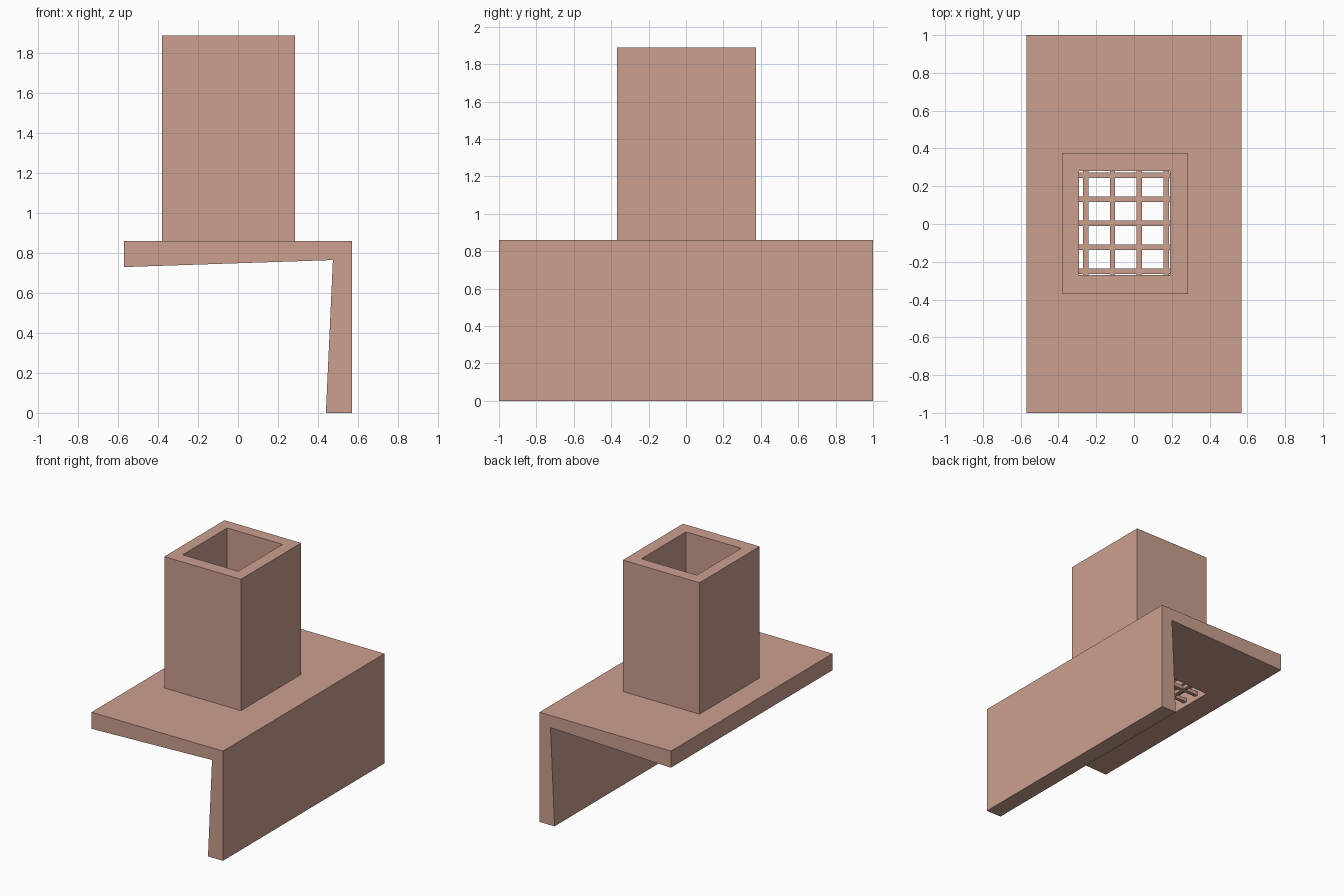
import bpy, bmesh
from mathutils import Vector

old = bpy.data.objects.get("Cube")
if old:
    bpy.data.objects.remove(old, do_unlink=True)

# Single clay colour
clay = bpy.data.materials.new("clay")
clay.use_nodes = True
colour = (0.60, 0.35, 0.275, 1)
clay.diffuse_color = colour
bsdf = clay.node_tree.nodes["Principled BSDF"]
bsdf.inputs["Base Color"].default_value = colour
bsdf.inputs["Roughness"].default_value = 0.8


def prism(name, profile, y0, y1):
    """Extrude an x-z outline from y0 to y1."""
    bm = bmesh.new()
    face = bm.faces.new([bm.verts.new((x, y0, z)) for x, z in profile])
    new = bmesh.ops.extrude_face_region(bm, geom=[face])["geom"]
    bmesh.ops.translate(bm, vec=Vector((0, y1 - y0, 0)),
                        verts=[v for v in new if isinstance(v, bmesh.types.BMVert)])
    bmesh.ops.recalc_face_normals(bm, faces=bm.faces)
    mesh = bpy.data.meshes.new(name)
    bm.to_mesh(mesh)
    bm.free()
    mesh.materials.append(clay)
    obj = bpy.data.objects.new(name, mesh)
    bpy.context.collection.objects.link(obj)
    return obj


def box(name, x, y, z):
    (x0, x1), (z0, z1) = x, z
    return prism(name, [(x0, z0), (x1, z0), (x1, z1), (x0, z1)], *y)


def cut(obj, cutter):
    """Subtract the cutter and apply the result."""
    cutter.hide_render = True
    mod = obj.modifiers.new("opening", 'BOOLEAN')
    mod.operation, mod.solver, mod.object = 'DIFFERENCE', 'EXACT', cutter
    bpy.context.view_layer.objects.active = obj
    bpy.ops.object.modifier_apply(modifier=mod.name)
    bpy.data.objects.remove(cutter, do_unlink=True)


# Footprints of the chimney and its flue
OUT_X, OUT_Y = (-0.38, 0.285), (-0.37, 0.375)
IN_X, IN_Y = (-0.29, 0.19), (-0.27, 0.28)
TOP = 0.86

# Tapered shelf and wall in one L-shaped section
shelf = prism("shelf_and_wall", [(0.57, 0), (0.57, TOP), (-0.57, TOP),
                                 (-0.57, 0.73), (0.475, 0.765), (0.44, 0)], -1, 1)
cut(shelf, box("shelf_cutter", OUT_X, OUT_Y, (0.6, 1)))

# Hollow chimney
chimney = box("chimney", OUT_X, OUT_Y, (TOP, 1.89))
cut(chimney, box("flue_cutter", IN_X, IN_Y, (0.6, 2)))

# Grate across the shelf opening
HALF = 0.014
GRATE_Z = (0.77, 0.798)
for i in range(4):
    c = -0.256 + 0.142 * i
    box(f"grate_long_bar_{i + 1}", (c - HALF, c + HALF), OUT_Y, GRATE_Z)
for i in range(5):
    c = -0.25 + 0.127 * i
    box(f"grate_cross_bar_{i + 1}", OUT_X, (c - HALF, c + HALF), GRATE_Z)
